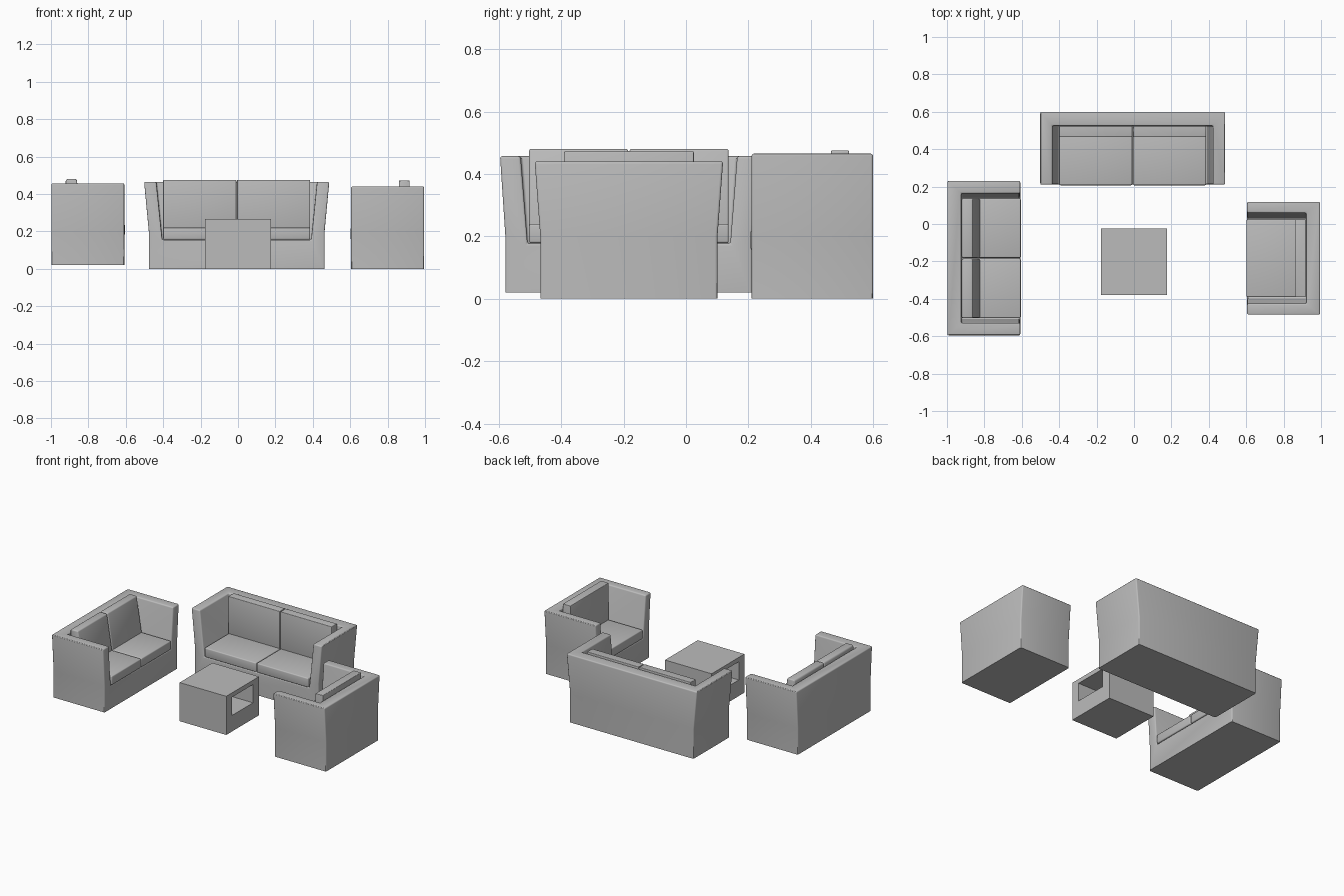
import bpy, bmesh, math
from mathutils import Matrix, Vector

cube = bpy.data.objects.get("Cube")
if cube:
    bpy.data.objects.remove(cube)

grey = bpy.data.materials.new("grey_fabric")
GREY = (0.5, 0.5, 0.5, 1)
grey.diffuse_color = GREY
grey.use_nodes = True
grey.node_tree.nodes["Principled BSDF"].inputs["Base Color"].default_value = GREY


def prism(name, profile, start, end, axis):
    """Extrude a closed profile along x (profile is y,z) or y (profile is x,z)."""
    def place(p, t):
        return (t, p[0], p[1]) if axis == "x" else (p[0], t, p[1])
    bm = bmesh.new()
    rings = [[bm.verts.new(place(p, t)) for p in profile] for t in (start, end)]
    bm.faces.new(rings[0])
    bm.faces.new(rings[1])
    n = len(profile)
    for i in range(n):
        j = (i + 1) % n
        bm.faces.new((rings[0][i], rings[0][j], rings[1][j], rings[1][i]))
    bmesh.ops.recalc_face_normals(bm, faces=bm.faces)
    mesh = bpy.data.meshes.new(name)
    bm.to_mesh(mesh)
    bm.free()
    mesh.materials.append(grey)
    ob = bpy.data.objects.new(name, mesh)
    bpy.context.collection.objects.link(ob)
    return ob


def select(ob):
    bpy.ops.object.select_all(action="DESELECT")
    ob.select_set(True)
    bpy.context.view_layer.objects.active = ob


def subtract(ob, cutter):
    mod = ob.modifiers.new("cut", "BOOLEAN")
    mod.operation, mod.solver, mod.object = "DIFFERENCE", "EXACT", cutter
    select(ob)
    bpy.ops.object.modifier_apply(modifier=mod.name)
    bpy.data.objects.remove(cutter)


def soften(ob, width, floor=-1):
    """Round the sharp edges lying above the floor height."""
    bm = bmesh.new()
    bm.from_mesh(ob.data)
    edges = [e for e in bm.edges if len(e.link_faces) == 2
             and e.calc_face_angle() > math.radians(40)
             and max(v.co.z for v in e.verts) > floor]
    bmesh.ops.bevel(bm, geom=edges, offset=width, segments=3, profile=0.5,
                    affect="EDGES", clamp_overlap=True)
    bm.to_mesh(ob.data)
    bm.free()
    select(ob)
    bpy.ops.object.shade_smooth_by_angle(angle=math.radians(30))


def mirrored(half):
    return half + [(-x, z) for x, z in reversed(half)]


def seat_unit(name, at, turn, base, top, inner, inner_top, height, ledge,
              seat_top, cushion_top, cushion_half, count, lean=0.0, lift=0.0):
    """Upholstered seat facing -y: flared shell plus loose cushions."""
    front, rear, back = -0.195, 0.195, 0.12
    # Shell with outward flared arms, hollowed for the seat
    shell = prism(name + "_frame",
                  mirrored([(base, lift), (base, 0.2), (top, height)]), front, rear, "y")
    slope = (inner_top - inner) / (height - ledge)
    high = height + 0.1
    cutter = prism("seat_cutter",
                   mirrored([(inner, ledge), (inner + slope * (high - ledge), high)]),
                   front - 0.1, back, "y")
    subtract(shell, cutter)
    soften(shell, 0.008, lift + 0.05)
    parts = [shell]
    # Seat and back cushions
    width = 2 * cushion_half / count
    pad = back - 0.06 - lean
    for i in range(count):
        a = -cushion_half + i * width + 0.002
        b = a + width - 0.004
        seat = prism(f"{name}_seat_cushion_{i + 1}",
                     [(front - 0.003, ledge + 0.001), (back - 0.01, ledge + 0.001),
                      (back - 0.01, seat_top), (front - 0.003, seat_top)], a, b, "x")
        rest = prism(f"{name}_back_cushion_{i + 1}",
                     [(pad, seat_top - 0.01), (back - 0.002, seat_top - 0.01),
                      (back - 0.002, cushion_top - 0.3 * lean),
                      (back - 0.006, cushion_top), (pad + lean, cushion_top)], a, b, "x")
        for ob in (seat, rest):
            soften(ob, 0.007)
            parts.append(ob)
    move = Matrix.Translation(Vector(at)) @ Matrix.Rotation(math.radians(turn), 4, "Z")
    for ob in parts:
        ob.data.transform(move)


# Long sofa at the rear
seat_unit("sofa", (-0.007, 0.405, 0), 0, base=0.47, top=0.495, inner=0.398,
          inner_top=0.43, height=0.465, ledge=0.155, seat_top=0.22,
          cushion_top=0.475, cushion_half=0.395, count=2)
# Two-seater on the right, facing inwards
seat_unit("loveseat", (-0.803, -0.183, 0), 90, base=0.396, top=0.413, inner=0.325,
          inner_top=0.347, height=0.457, ledge=0.177, seat_top=0.24,
          cushion_top=0.48, cushion_half=0.322, count=2, lean=0.04, lift=0.02)
# Armchair on the left, facing inwards
seat_unit("armchair", (0.8, -0.183, 0), -90, base=0.284, top=0.302, inner=0.215,
          inner_top=0.243, height=0.44, ledge=0.155, seat_top=0.22,
          cushion_top=0.472, cushion_half=0.21, count=1)

# Coffee table with an open shelf running through it
table = prism("coffee_table", mirrored([(0.177, 0), (0.177, 0.265)]), -0.38, -0.025, "y")
shelf = prism("shelf_cutter", [(-0.32, 0.11), (-0.09, 0.11), (-0.09, 0.235), (-0.32, 0.235)],
              -0.3, 0.3, "x")
subtract(table, shelf)
